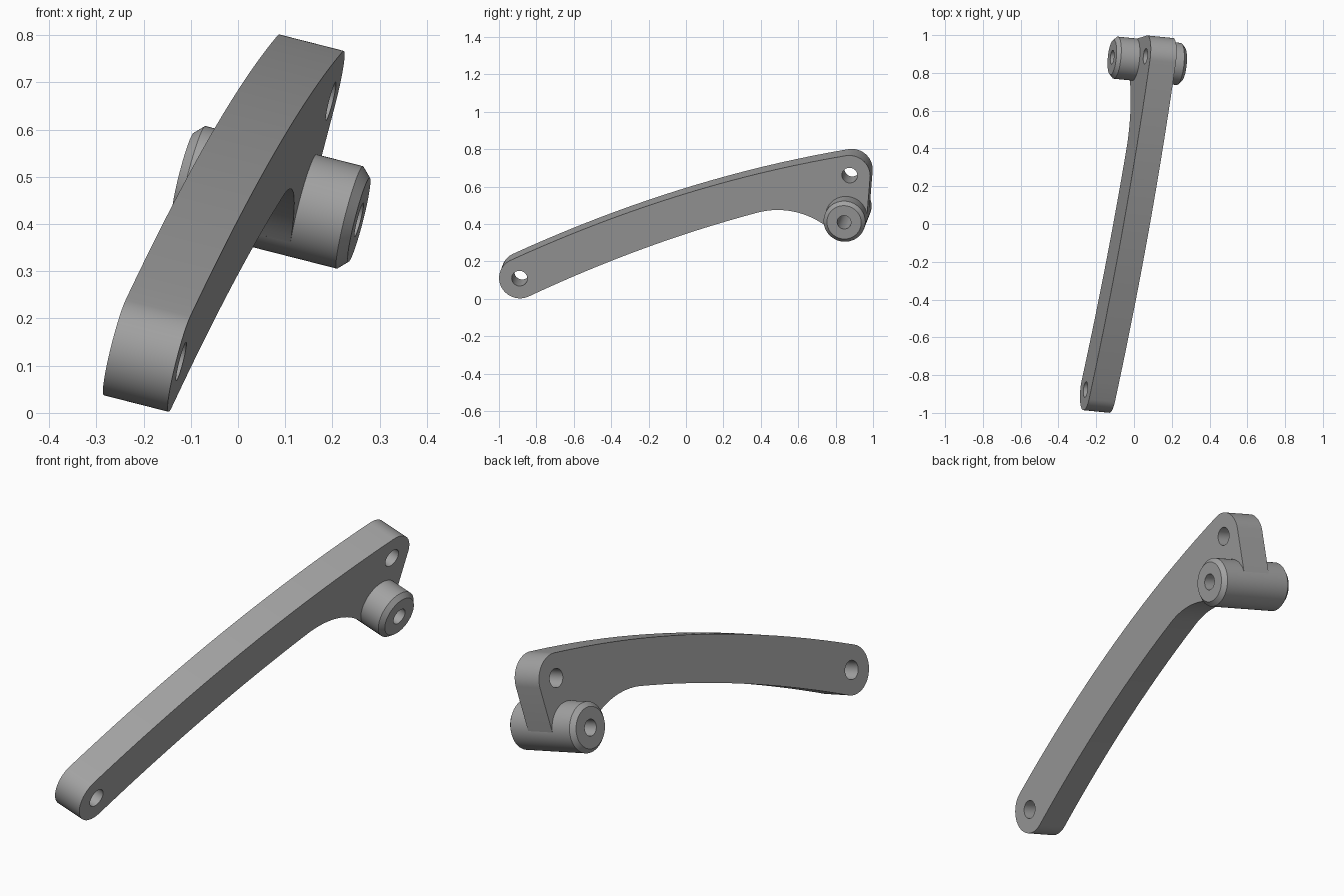
import bpy, bmesh
from math import sin, cos, pi, radians, atan2
from mathutils import Matrix, Vector

if "Cube" in bpy.data.objects:
    bpy.data.objects.remove(bpy.data.objects["Cube"])

# Tilted frame: n runs across the arm, u along it, v up it
n = Vector((1, -0.1, -0.255)).normalized()
v = (Vector((0, 0, 1)) - n.z * n).normalized()
u = v.cross(n)
THICK = 0.142
frame = Matrix((u, v, n)).transposed().to_4x4()
frame.translation = Vector((-0.059, 0, 0)) - n * THICK / 2

grey = bpy.data.materials.new("grey_metal")
grey.use_nodes = True
grey.diffuse_color = (0.36, 0.36, 0.36, 1)
grey.node_tree.nodes["Principled BSDF"].inputs["Base Color"].default_value = grey.diffuse_color


def local(y, z):
    """Side position to in-plane coordinates."""
    b = z / v.z
    return Vector(((y - v.y * b) / u.y, b))


def arc(c, r, start, end, steps):
    return [c + r * Vector((cos(t), sin(t)))
            for t in (start + (end - start) * i / steps for i in range(steps + 1))]


def bow(p, q, sag, steps=20):
    """Points strictly between p and q on a shallow upward arch."""
    side = Vector((0, 1))
    return [p.lerp(q, i / steps) + side * sag * 4 * (i / steps) * (1 - i / steps)
            for i in range(1, steps)]


def finish(obj):
    bm = bmesh.new()
    bm.from_mesh(obj.data)
    bmesh.ops.remove_doubles(bm, verts=bm.verts, dist=0.0002)
    bmesh.ops.recalc_face_normals(bm, faces=bm.faces)
    bm.to_mesh(obj.data)
    bm.free()
    obj.data.transform(frame)
    obj.data.materials.clear()
    obj.data.materials.append(grey)
    bpy.ops.object.select_all(action="DESELECT")
    obj.select_set(True)
    bpy.context.view_layer.objects.active = obj
    bpy.ops.object.shade_smooth_by_angle(angle=radians(25))


# Key centres and radii
tip, corner = local(-0.89, 0.109), local(0.875, 0.66)
hub, hollow = local(0.857, 0.439), local(0.5, 0.07)
END_R, HUB_R, BORE, PIN = 0.11, 0.112, 0.037, 0.042

# Arm outline: tip, underside, hollow, back edge, top corner, top
to_hub = hub - hollow
tip_arc = arc(tip, END_R, radians(116), radians(295), 28)
hollow_arc = arc(hollow, to_hub.length - HUB_R, radians(107),
                 atan2(to_hub.y, to_hub.x), 20)
corner_arc = arc(corner, END_R, radians(-4), radians(101), 18)
outline = (tip_arc + bow(tip_arc[-1], hollow_arc[0], 0.031) + hollow_arc
           + arc(hub, HUB_R - 0.002, radians(-60), radians(-4), 6)
           + corner_arc + bow(corner_arc[-1], tip_arc[0], 0.066))

loops = [outline] + [arc(c, r, 0, 2 * pi, 32)[:-1]
                     for c, r in ((tip, PIN), (corner, PIN), (hub, BORE + 0.01))]
curve = bpy.data.curves.new("arm", "CURVE")
curve.dimensions = "2D"
curve.fill_mode = "BOTH"
curve.extrude = THICK / 2
for loop in loops:
    spline = curve.splines.new("POLY")
    spline.points.add(len(loop) - 1)
    for point, p in zip(spline.points, loop):
        point.co = (p.x, p.y, 0, 1)
    spline.use_cyclic_u = True
source = bpy.data.objects.new("arm_outline", curve)
bpy.context.collection.objects.link(source)
bpy.context.view_layer.update()
mesh = bpy.data.meshes.new_from_object(
    source.evaluated_get(bpy.context.evaluated_depsgraph_get()))
bpy.data.objects.remove(source)
arm = bpy.data.objects.new("arm", mesh)
bpy.context.collection.objects.link(arm)
finish(arm)

# Pivot boss: chamfered sleeve with a through bore
HALF, CHAMFER = 0.193, 0.02
profile = [(BORE, -HALF), (HUB_R - CHAMFER, -HALF), (HUB_R, CHAMFER - HALF)]
profile += [(r, -h) for r, h in reversed(profile)]
bm = bmesh.new()
ring = [bm.verts.new((hub.x + r, hub.y, h)) for r, h in profile]
edges = [bm.edges.new((ring[i - 1], ring[i])) for i in range(len(ring))]
bmesh.ops.spin(bm, geom=ring + edges, cent=(hub.x, hub.y, 0), axis=(0, 0, 1),
               angle=2 * pi, steps=64, use_merge=True)
boss_mesh = bpy.data.meshes.new("pivot_boss")
bm.to_mesh(boss_mesh)
bm.free()
boss = bpy.data.objects.new("pivot_boss", boss_mesh)
bpy.context.collection.objects.link(boss)
finish(boss)
